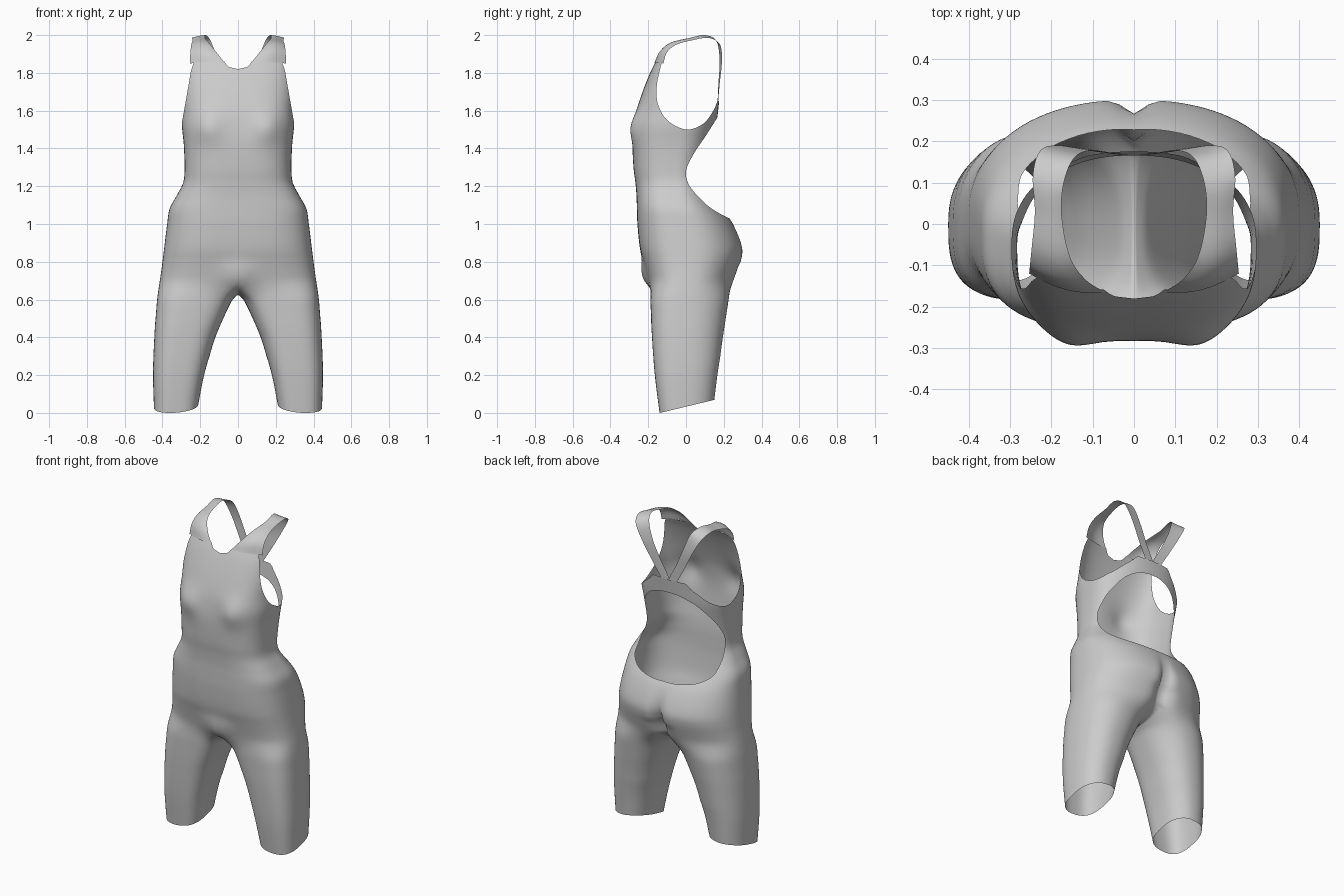
import bpy, bmesh
from math import sin, cos, pi, exp, radians
from mathutils import Vector

if "Cube" in bpy.data.objects:
    bpy.data.objects.remove(bpy.data.objects["Cube"])

K, M = 49, 17          # outer and inner-thigh points per ring


def spline(pts, steps):
    """Smooth open curve through tuples of any size."""
    out = []
    for i in range(len(pts) - 1):
        a, b, c, d = (Vector(pts[max(0, min(len(pts) - 1, i + k))]) for k in (-1, 0, 1, 2))
        for s in range(steps):
            t = s / steps
            out.append(b + (c - a) * (t / 2) + (a * 2 - b * 5 + c * 4 - d) * (t * t / 2)
                       + (b * 3 - a - c * 3 + d) * (t ** 3 / 2))
    return out + [Vector(pts[-1])]


def spow(v, e):
    return abs(v) ** e * (1 if v >= 0 else -1)


def oval(a, cx, rx, yf, yb, ym):
    """Rounded section, squarer at the front than at the back."""
    e = 2 / (3.0 if sin(a) < 0 else 2.25)
    r = ym - yf if sin(a) < 0 else yb - ym
    return cx + rx * spow(cos(a), e), ym + r * spow(sin(a), e)


def torso_ring(z, w, yf, yb):
    ring = []
    for i in range(K):
        x, y = oval(-pi / 2 + pi * i / (K - 1), 0, w, yf, yb, (yf + yb) * 0.3)
        if i in (0, K - 1):
            x = 0
        if y < 0:      # bust and lower belly
            y -= 0.028 * exp(-((x - .16) / .08) ** 2 - ((z - 1.51) / .08) ** 2)
            y -= 0.025 * exp(-(x / .06) ** 2 - ((z - .73) / .07) ** 2)
        else:          # seat cleft
            y -= 0.07 * exp(-(x / .03) ** 2 - ((z - .76) / .14) ** 2)
        ring.append(Vector((x, y, z)))
    return ring


def leg_ring(z, xi, xo, yf, yb):
    angles = [-130 + 260 * i / (K - 1) for i in range(K)]
    angles += [130 + 100 * (j + 1) / (M + 1) for j in range(M)]
    ring = []
    for a in angles:
        x, y = oval(radians(a), (xi + xo) / 2, (xo - xi) / 2, yf, yb, 0)
        hem = max(0, .033 + .24 * y + .15 * max(0, .33 - x)) * max(0, 1 - z / .3)
        ring.append(Vector((x, y, z + hem)))
    return ring


def inside(poly, u, v):
    hit = False
    for (a, b), (c, d) in zip(poly, poly[1:] + poly[:1]):
        if (b > v) != (d > v) and u < (c - a) * (v - b) / (d - b) + a:
            hit = not hit
    return hit


def cut_opening(bm, test):
    """Split the edges on the outline of an opening and remove its inside."""
    state = {v: test(v.co) for v in bm.verts}
    new = []
    for e in list(bm.edges):
        a, b = e.verts
        if state[a] == state[b]:
            continue
        lo, hi = 0.0, 1.0
        for _ in range(16):
            m = (lo + hi) / 2
            if test(a.co.lerp(b.co, m)) == state[a]:
                lo = m
            else:
                hi = m
        new.append(bmesh.utils.edge_split(e, a, min(.98, max(.02, lo)))[1])
    bmesh.ops.connect_verts(bm, verts=new)
    gone = [f for f in bm.faces if test(f.calc_center_median())]
    bmesh.ops.delete(bm, geom=gone, context='FACES')


def finish(bm, name):
    bmesh.ops.recalc_face_normals(bm, faces=bm.faces)
    me = bpy.data.meshes.new(name)
    bm.to_mesh(me)
    bm.free()
    for p in me.polygons:
        p.use_smooth = True
    ob = bpy.data.objects.new(name, me)
    bpy.context.collection.objects.link(ob)
    mod = ob.modifiers.new("mirror", 'MIRROR')
    mod.use_clip = True
    mod.merge_threshold = 0.0005
    return ob


def skin(bm, rows, closed):
    for r, s in zip(rows, rows[1:]):
        n = min(len(r), len(s))
        for i in range(n if closed else n - 1):
            j = (i + 1) % n
            bm.faces.new((r[i], r[j], s[j], s[i]))


# Profiles: leg (z, inner x, outer x, front y, back y), torso (z, half width, front y, back y)
legs = [(0, .21, .445, -.14, .15), (.2, .175, .45, -.165, .17),
        (.4, .12, .443, -.18, .195), (.6, .03, .43, -.19, .228)]
torso = [(.70, .415, -.20, .258), (.8, .40, -.225, .292), (.88, .39, -.245, .298),
         (1.0, .375, -.257, .25), (1.08, .362, -.26, .19), (1.15, .325, -.262, .135),
         (1.22, .29, -.268, .105), (1.3, .283, -.278, .11), (1.42, .287, -.283, .14),
         (1.52, .297, -.275, .16), (1.6, .295, -.262, .17), (1.7, .30, -.23, .18),
         (1.8, .30, -.19, .18), (1.86, .295, -.16, .185)]

# Bodysuit half: leg tube, crotch transition, torso
leg_rows = [leg_ring(*p) for p in spline(legs, 6)]
body_rows = [torso_ring(*p) for p in spline(torso, 5)]
first = body_rows[0]
crotch = []
for j in range(M):
    t = (j + 1) / (M + 1)
    p = first[-1].lerp(first[0], t)
    crotch.append(Vector((0, p.y, p.z - .075 * sin(pi * t) ** .5)))
hip = first + crotch
blend = [[a.lerp(b, k / 5) for a, b in zip(leg_rows[-1], hip)] for k in range(1, 6)]

bm = bmesh.new()
lower = [[bm.verts.new(p) for p in r] for r in leg_rows + blend]
upper = [lower[-1][:K]] + [[bm.verts.new(p) for p in r] for r in body_rows[1:]]
skin(bm, lower, True)
skin(bm, upper, False)
soft = [v for v in bm.verts if .5 < v.co.z < .8 and v.co.x > 1e-4]
for _ in range(6):
    bmesh.ops.smooth_vert(bm, verts=soft, factor=.5, use_axis_x=True, use_axis_y=True, use_axis_z=True)

# Openings: arm hole and open back seen from the side, neckline seen from the front
arm = [tuple(p) for p in spline([(-.115, 1.9), (-.135, 1.83), (-.155, 1.73), (-.15, 1.64), (-.1, 1.55),
                                 (0, 1.5), (.09, 1.53), (.145, 1.6), (.165, 1.65)], 6)]
arm += [(.5, 1.66), (.5, 2.1), (-.115, 2.1)]
back = [tuple(p) for p in spline([(.17, 1.57), (.145, 1.53), (.1, 1.46), (.04, 1.37), (0, 1.28),
                                  (.02, 1.2), (.1, 1.11), (.17, 1.06), (.23, 1.03)], 6)]
back += [(.5, 1.03), (.5, 1.57)]
neck = [(-.1, 1.82), (0, 1.82), (.03, 1.823), (.055, 1.835), (.08, 1.87), (.08, 1.95), (-.1, 1.95)]
cut_opening(bm, lambda c: inside(arm, c.y, c.z))
cut_opening(bm, lambda c: inside(back, c.y, c.z))
cut_opening(bm, lambda c: c.y < 0 and inside(neck, c.x, c.z))
finish(bm, "bodysuit")

# Shoulder straps: inner edge xyz then outer edge xyz, front to back
edges = [((.068, -.165, 1.85), (.254, -.12, 1.85)), ((.115, -.137, 1.91), (.252, -.10, 1.91)),
         ((.155, -.08, 1.96), (.247, -.05, 1.95)), ((.175, .02, 1.985), (.24, .03, 1.972)),
         ((.17, .10, 2.0), (.245, .12, 1.985)), ((.145, .16, 1.97), (.225, .18, 1.95)),
         ((.105, .178, 1.87), (.175, .19, 1.86)), ((.05, .172, 1.75), (.11, .178, 1.74)),
         ((.004, .168, 1.665), (.055, .17, 1.645)), ((0, .168, 1.62), (.04, .168, 1.60))]
inner = spline([e[0] for e in edges], 5)
outer = spline([e[1] for e in edges], 5)
bm = bmesh.new()
rows = []
for i, (a, b) in enumerate(zip(inner, outer)):
    bulge = max(0, 1 - i / 30)
    row = []
    for k in range(9):
        p = a.lerp(b, k / 8)
        p += Vector((0, -.018, .006)) * sin(pi * k / 8) * bulge
        p.x = max(0, p.x)
        row.append(bm.verts.new(p))
    rows.append(row)
skin(bm, rows, False)
finish(bm, "shoulder_straps")
